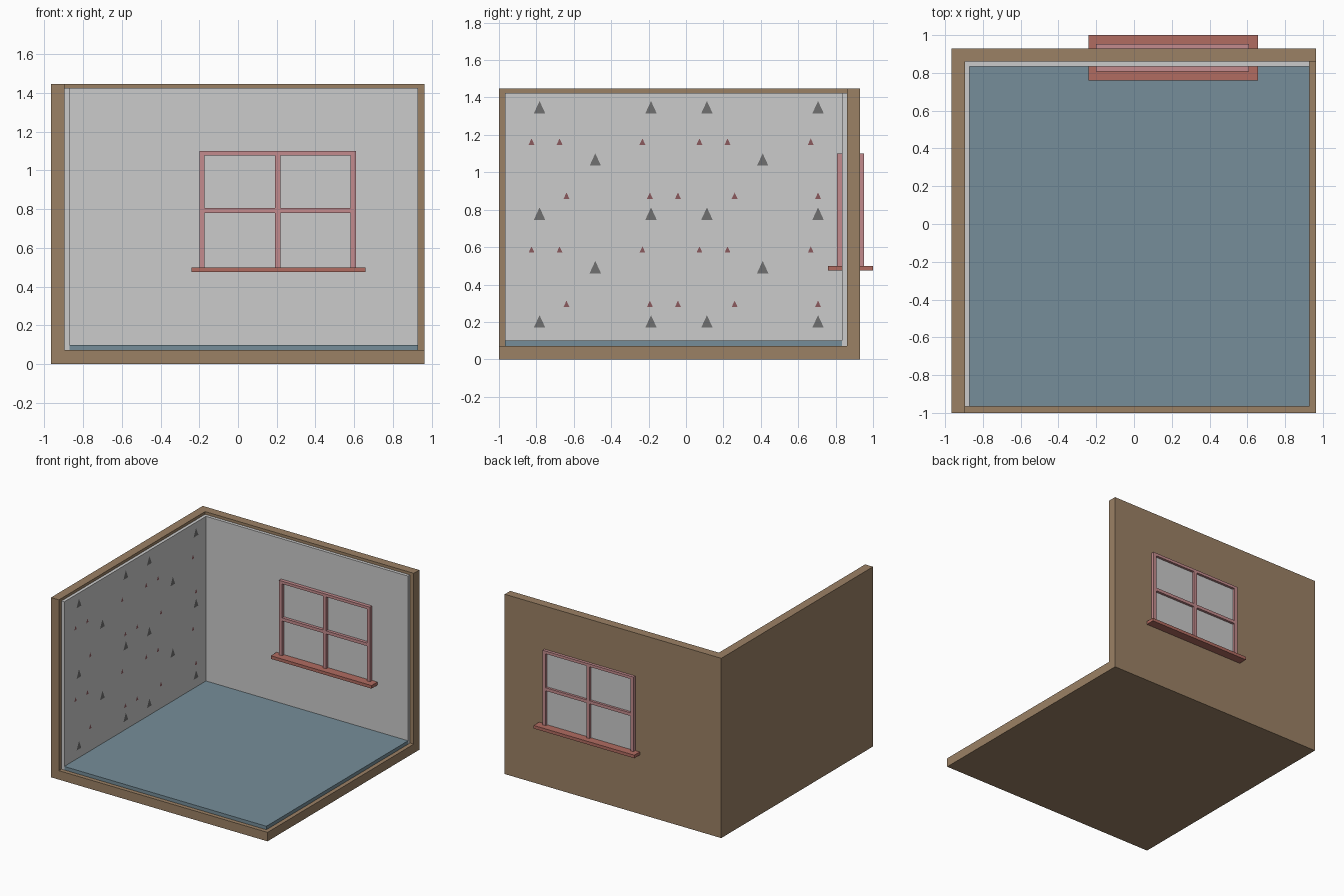
import bpy, bmesh
from mathutils import Vector

if "Cube" in bpy.data.objects:
    bpy.data.objects.remove(bpy.data.objects["Cube"])


def material(name, rgb):
    m = bpy.data.materials.new(name)
    m.diffuse_color = (*rgb, 1)
    m.use_nodes = True
    m.node_tree.nodes["Principled BSDF"].inputs["Base Color"].default_value = m.diffuse_color
    return m


WOOD = material("brown", (0.33, 0.22, 0.13))
BLUE = material("blue", (0.18, 0.27, 0.32))
PINK = material("pink", (0.55, 0.26, 0.27))
RED = material("red", (0.44, 0.15, 0.12))
PLUM = material("plum", (0.26, 0.10, 0.11))
DARK = material("dark", (0.16, 0.16, 0.16))
LIGHT = material("light", (0.68, 0.68, 0.68))


def add_box(bm, lo, hi):
    lo, hi = Vector(lo), Vector(hi)
    verts = bmesh.ops.create_cube(bm, size=1)["verts"]
    bmesh.ops.scale(bm, vec=hi - lo, verts=verts)
    bmesh.ops.translate(bm, vec=(lo + hi) / 2, verts=verts)


def finish(name, bm, mat=None):
    me = bpy.data.meshes.new(name)
    bm.to_mesh(me)
    bm.free()
    ob = bpy.data.objects.new(name, me)
    bpy.context.collection.objects.link(ob)
    if mat:
        me.materials.append(mat)
    return ob


def boxes(name, spans, mat=None):
    bm = bmesh.new()
    for lo, hi in spans:
        add_box(bm, lo, hi)
    return finish(name, bm, mat)


# Room shell: a block with the interior carved out of one corner
shell = boxes("room_shell", [((-0.965, -1, 0), (0.963, 0.93, 1.447))], WOOD)
cutter = boxes("shell_cutter", [((-0.895, -2, 0.072), (2, 0.86, 3))])
mod = shell.modifiers.new("carve", 'BOOLEAN')
mod.object = cutter
mod.solver = 'EXACT'
bpy.context.view_layer.objects.active = shell
bpy.ops.object.modifier_apply(modifier=mod.name)
bpy.data.objects.remove(cutter)

# Wall linings and floor
boxes("left_wall_lining", [((-0.895, -0.967, 0.072), (-0.87, 0.835, 1.425))])
boxes("back_wall_lining", [((-0.895, 0.835, 0.072), (0.93, 0.86, 1.425))])
boxes("floor", [((-0.87, -0.967, 0.072), (0.93, 0.835, 0.1))], BLUE)

# Window: bars run through the wall, panes sit flush between them
F0, F1 = 0.807, 0.953
posts = [(-0.2, -0.172), (0.192, 0.22), (0.582, 0.61)]
rails = [(0.78, 0.805), (1.078, 1.1)]
bars = [((a, F0, 0.5), (b, F1, 1.1)) for a, b in posts]
for (_, a), (b, _) in zip(posts, posts[1:]):
    bars += [((a, F0, z0), (b, F1, z1)) for z0, z1 in rails]
boxes("window_frame", bars, PINK)
boxes("window_panes", [((-0.19, 0.831, 0.49), (0.6, 0.934, 1.09))])
boxes("window_sill", [((-0.24, 0.76, 0.475), (0.657, 1.0, 0.5))], RED)


# Wallpaper triangles on the left wall
def triangles(name, rows, ys, size, mat):
    bm = bmesh.new()
    for z in rows:
        for y in ys:
            bm.faces.new([bm.verts.new((-0.868, y + dy * size, z + dz * size))
                          for dy, dz in ((-0.46, 0), (0.46, 0), (0, 1))])
    return finish(name, bm, mat)


outer = (-0.783, -0.187, 0.112, 0.706)
inner = (-0.485, 0.41)
triangles("large_dark_triangles", (0.17, 0.746, 1.315), outer, 0.066, DARK)
triangles("large_dark_offset_triangles", (0.46, 1.035), inner, 0.066, DARK)
triangles("large_light_triangles", (0.46, 1.035), outer, 0.066, LIGHT)
wide, narrow = (0.57, 1.147), (0.28, 0.858)
triangles("small_plum_triangles", wide,
          (-0.826, -0.676, -0.233, 0.072, 0.222, 0.667), 0.034, PLUM)
triangles("small_plum_offset_triangles", narrow,
          (-0.639, -0.193, -0.043, 0.26, 0.706), 0.034, PLUM)
triangles("small_light_triangles", wide, (-0.38, 0.517), 0.034, LIGHT)
triangles("small_light_offset_triangles", narrow, (-0.488, 0.41), 0.034, LIGHT)
